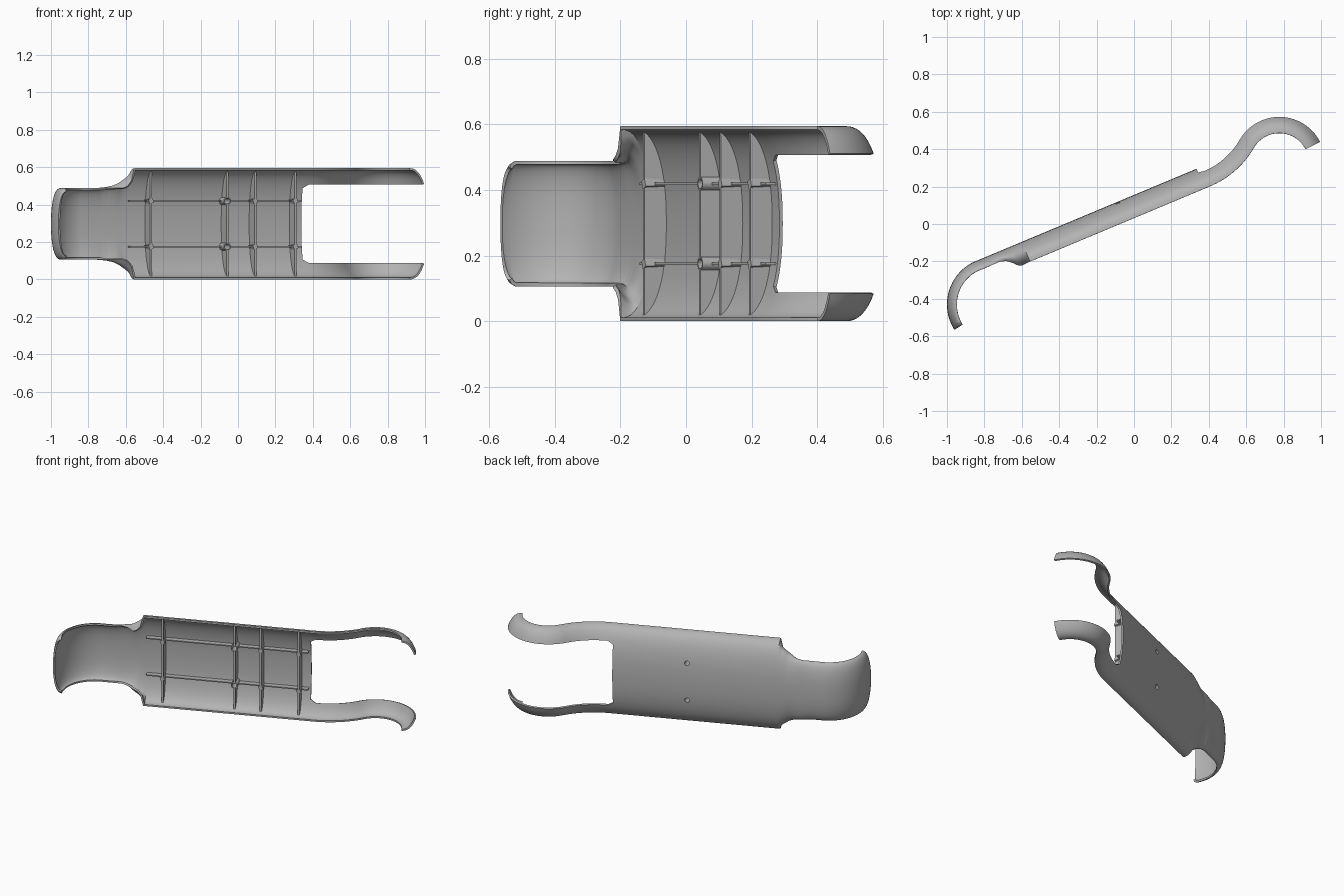
import bpy, bmesh, math
from mathutils import Vector, Matrix

if "Cube" in bpy.data.objects:
    bpy.data.objects.remove(bpy.data.objects["Cube"])

ANG = math.radians(22.7)                 # direction of the straight panel in plan
D = Vector((math.cos(ANG), math.sin(ANG), 0))
N = Vector((-D.y, D.x, 0))               # outward (back) direction
B0 = Vector((-0.845, -0.198, 0))         # where hook meets straight panel
H, MID, DEPTH, POW = 0.2975, 0.2975, 0.114, 2.3
WALL = 0.011
HOOK_C, HOOK_R = Vector((-0.748, -0.43, 0)), 0.252
HOOK_LEN = HOOK_R * math.radians(100)
ARM_C, ARM_R, ARM_START, PANEL_END = Vector((0.777, 0.328, 0)), 0.272, 1.31, 1.278
ARM_EDGE = 0.2135                        # inner half height of the arms

grey = bpy.data.materials.new("plain grey")
grey.diffuse_color = (0.45, 0.45, 0.45, 1)
grey.use_nodes = True
grey.node_tree.nodes["Principled BSDF"].inputs["Base Color"].default_value = grey.diffuse_color

# arm bend: an arc tangent to the panel and to the arm hook circle
rel = ARM_C - B0
ca, cp = rel.dot(D), -rel.dot(N)
BEND_R = ((ca - ARM_START) ** 2 + cp ** 2 - ARM_R ** 2) / (2 * (ARM_R - cp))
BEND_C = B0 + D * ARM_START + N * BEND_R
toward = BEND_C - ARM_C
PHI = math.atan2(toward.y, toward.x) - math.atan2(N.y, N.x)
BEND_LEN = BEND_R * PHI
ARM_LEN = ARM_R * (math.atan2(toward.y, toward.x) - math.radians(27))


def frame(u):
    """Plan position and outward normal at path length u."""
    if u < 0:
        n = Matrix.Rotation(-u / HOOK_R, 3, 'Z') @ N
        return HOOK_C + n * HOOK_R, n
    if u < ARM_START:
        return B0 + D * u, N
    if u < ARM_START + BEND_LEN:
        n = Matrix.Rotation((u - ARM_START) / BEND_R, 3, 'Z') @ N
        return BEND_C - n * BEND_R, n
    n = Matrix.Rotation(PHI - (u - ARM_START - BEND_LEN) / ARM_R, 3, 'Z') @ N
    return ARM_C + n * ARM_R, n


def bulge(f):
    """Relative depth of the rounded section at relative height f."""
    return 1 - max(0, 1 - abs(f) ** POW) ** (1 / POW)


def sag(z):
    return DEPTH * bulge(z / H)


# half height, rim half height and section depth along the path
HEIGHTS = [(-HOOK_LEN, 0.172), (-HOOK_LEN + 0.008, 0.183), (-HOOK_LEN + 0.025, 0.191),
           (0.05, 0.192), (0.085, 0.197), (0.13, 0.21), (0.17, 0.23),
           (0.2, 0.258), (0.222, 0.28), (0.24, 0.292), (0.262, H), (9, H)]
RIMS = [(-HOOK_LEN, 0.172), (-HOOK_LEN + 0.008, 0.183), (-HOOK_LEN + 0.025, 0.191),
        (0.205, 0.192), (0.23, 0.203), (0.25, 0.23), (0.266, H), (9, H)]
DEPTHS = [(-HOOK_LEN, 0.052), (0.12, 0.053), (0.15, 0.063), (0.173, 0.081),
          (0.2, 0.11), (0.215, 0.117), (0.262, DEPTH), (9, DEPTH)]


def along(table, u):
    for (a, va), (b, vb) in zip(table, table[1:]):
        if u <= b:
            return va + (vb - va) * max(0, u - a) / (b - a)


def finish(name, bm):
    mesh = bpy.data.meshes.new(name)
    bm.to_mesh(mesh)
    bm.free()
    mesh.materials.append(grey)
    ob = bpy.data.objects.new(name, mesh)
    bpy.context.collection.objects.link(ob)
    return ob


def activate(ob):
    bpy.ops.object.select_all(action='DESELECT')
    ob.select_set(True)
    bpy.context.view_layer.objects.active = ob


def smooth(ob):
    activate(ob)
    bpy.ops.object.shade_smooth_by_angle(angle=math.radians(35))


def cylinder(name, u, z, r, d0, d1, sides=20, r2=None):
    """Cylinder along the panel normal between two depths."""
    bm = bmesh.new()
    bmesh.ops.create_cone(bm, cap_ends=True, segments=sides, radius1=r,
                          radius2=r if r2 is None else r2, depth=d1 - d0)
    p, n = frame(u)
    pos = p - n * (d0 + d1) / 2 + Vector((0, 0, MID + z))
    rot = Vector((0, 0, 1)).rotation_difference(-n).to_matrix().to_4x4()
    bm.transform(Matrix.Translation(pos) @ rot)
    return finish(name, bm)


# cover shell: one sheet swept along the path, with the arms as outer strips
t_arm = math.asin((ARM_EDGE / H) ** (POW / 2))
thetas = [t_arm * i / 8 for i in range(9)] + [t_arm + (math.pi / 2 - t_arm) * i / 10 for i in range(1, 11)]
half = [min(1, math.sin(t) ** (2 / POW)) for t in thetas]
fracs = [-f for f in reversed(half[1:])] + half
us = [-HOOK_LEN + HOOK_LEN * i / 30 for i in range(30)]
us += [u for u, h in HEIGHTS[1:3]] + [0.29 * i / 36 for i in range(37)] + [0.6, 0.9, PANEL_END]
us += [ARM_START + BEND_LEN * i / 16 for i in range(16)]
us += [ARM_START + BEND_LEN + ARM_LEN * i / 30 for i in range(31)]
us.sort()
bm = bmesh.new()
rows = []
for u in us:
    p, n = frame(u)
    h, rim, depth = along(HEIGHTS, u), along(RIMS, u), along(DEPTHS, u)
    row = []
    for f in fracs:
        if u > PANEL_END + 1e-6 and abs(f) * H < ARM_EDGE - 1e-4:
            row.append(None)
        else:
            b = bulge(f)
            z = f * h - math.copysign((h - rim) * b * b, f)   # rim curls in beside the hook
            row.append(bm.verts.new(p - n * depth * b + Vector((0, 0, MID + z))))
    rows.append(row)
for a, b in zip(rows, rows[1:]):
    for j in range(len(fracs) - 1):
        corners = [v for v in (a[j], a[j + 1], b[j + 1], b[j]) if v]
        if len(corners) > 2:             # triangles soften the corners of the panel end
            bm.faces.new(corners)
shell = finish("cover_shell", bm)
activate(shell)
mod = shell.modifiers.new("wall", 'SOLIDIFY')
mod.thickness, mod.offset = WALL, -1
bpy.ops.object.modifier_apply(modifier="wall")

# screw bosses and their through holes
RAIL_Z, BOSS_U = 0.122, 0.82
drilled = [shell]
cutters = []
for s in (-1, 1):
    z = s * RAIL_Z
    drilled.append(cylinder("screw_boss", BOSS_U, z, 0.021, sag(z) + 0.006, 0.082))
    cutters.append(cylinder("hole_cutter", BOSS_U, z, 0.015, -0.05, 0.15))


def drill(ob):
    for c in cutters:
        activate(ob)
        m = ob.modifiers.new("hole", 'BOOLEAN')
        m.operation, m.object, m.solver = 'DIFFERENCE', c, 'EXACT'
        bpy.ops.object.modifier_apply(modifier="hole")


def plate(name, outline, offset):
    """Closed flat plate from an outline, thickened by an offset vector."""
    bm = bmesh.new()
    face = bm.faces.new([bm.verts.new(p - offset / 2) for p in outline])
    ext = bmesh.ops.extrude_face_region(bm, geom=[face])
    bmesh.ops.translate(bm, vec=offset, verts=[g for g in ext["geom"] if isinstance(g, bmesh.types.BMVert)])
    bmesh.ops.recalc_face_normals(bm, faces=bm.faces[:])
    return finish(name, bm)


# cross ribs filling the section up to a nearly straight front edge
CHORD = 0.083
for u in (0.378, BOSS_U, 0.982, 1.215):
    p, n = frame(u)
    zs = [0.289 * math.sin(math.pi / 2 * i / 16) for i in range(-16, 17)]
    back = [p - n * (sag(z) + 0.005) + Vector((0, 0, MID + z)) for z in zs]
    front = [p - n * max(CHORD, sag(z) + 0.012) + Vector((0, 0, MID + z)) for z in reversed(zs)]
    drilled.append(plate("cross_rib", back + front, D * 0.012))

# long rails running along the inside, with gussets where they cross the ribs
for s in (-1, 1):
    z = s * RAIL_Z
    d0, d1 = sag(z) + 0.006, sag(z) + 0.045
    up = Vector((0, 0, MID + z))
    ends = [(0.27, d0), (1.265, d0), (1.265, d1), (0.27, d1)]
    drilled.append(plate("long_rail", [frame(u)[0] - N * d + up for u, d in ends], Vector((0, 0, 0.007))))
    for u in (0.378, 0.982, 1.215):
        cylinder("rib_gusset", u, z, 0.014, d0, CHORD + 0.001, 4, 0.018)

for ob in drilled:
    drill(ob)
    smooth(ob)
for c in cutters:
    bpy.data.objects.remove(c)
